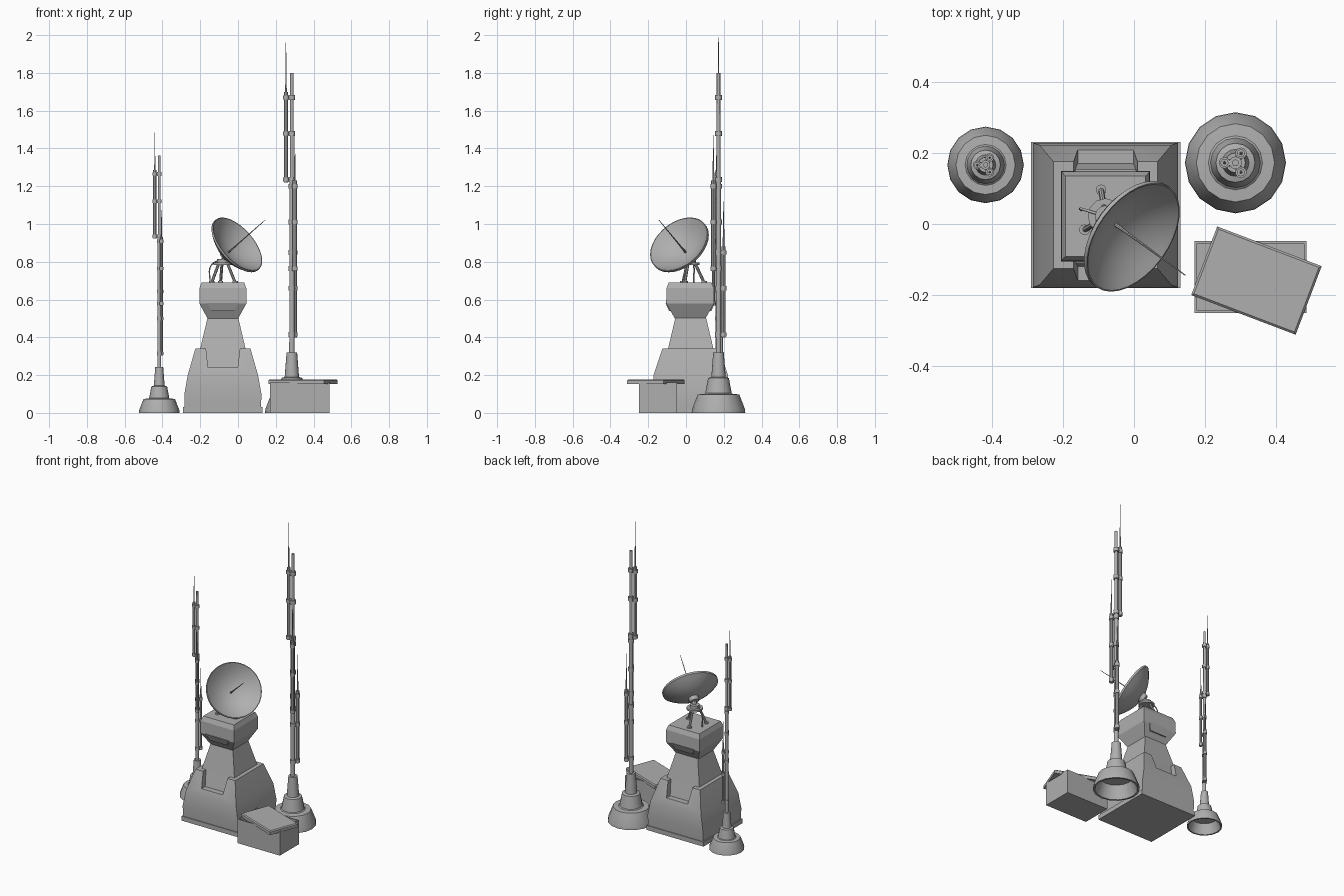
import bpy, bmesh, math
from math import sin, cos, pi, radians
from mathutils import Vector, Matrix

if "Cube" in bpy.data.objects:
    bpy.data.objects.remove(bpy.data.objects["Cube"])

grey = bpy.data.materials.new("dark_grey")
grey.diffuse_color = (.43, .43, .43, 1)
grey.use_nodes = True
grey.node_tree.nodes["Principled BSDF"].inputs["Base Color"].default_value = grey.diffuse_color


def finish(name, bm, smooth=None):
    bmesh.ops.recalc_face_normals(bm, faces=bm.faces)
    me = bpy.data.meshes.new(name)
    bm.to_mesh(me)
    bm.free()
    me.materials.append(grey)
    if smooth:
        for p in me.polygons:
            p.use_smooth = True
        me.set_sharp_from_angle(angle=radians(smooth))
    ob = bpy.data.objects.new(name, me)
    bpy.context.collection.objects.link(ob)
    return ob


def loft(bm, rings, caps=True):
    """Bridge a list of equally long point loops."""
    vs = [[bm.verts.new(p) for p in r] for r in rings]
    n = len(vs[0])
    for a, b in zip(vs, vs[1:]):
        for i in range(n):
            j = (i + 1) % n
            bm.faces.new((a[i], a[j], b[j], b[i]))
    if caps:
        bm.faces.new(vs[0])
        bm.faces.new(vs[-1])


def stack(name, cx, cy, levels, smooth=None):
    """Rectangular tapered block from (z, half x, half y) levels."""
    bm = bmesh.new()
    loft(bm, [[(cx + sx * hx, cy + sy * hy, z)
               for sx, sy in ((-1, -1), (1, -1), (1, 1), (-1, 1))]
              for z, hx, hy in levels])
    return finish(name, bm, smooth)


def lathe(name, profile, sides, matrix, caps=True, smooth=30):
    bm = bmesh.new()
    loft(bm, [[matrix @ Vector((r * cos(2 * pi * i / sides), r * sin(2 * pi * i / sides), z))
               for i in range(sides)] for r, z in profile], caps)
    return finish(name, bm, smooth)


def rod(bm, a, b, r1, r2=None, sides=8):
    a, b = Vector(a), Vector(b)
    d = b - a
    m = Matrix.Translation((a + b) / 2) @ d.to_track_quat('Z', 'Y').to_matrix().to_4x4()
    bmesh.ops.create_cone(bm, cap_ends=True, segments=sides, radius1=r1,
                          radius2=r1 if r2 is None else r2, depth=d.length, matrix=m)


# ---- central pedestal ----
CX, CY = -0.08, 0.025
stack("base_plate", CX, CY, [(0, .21, .205), (.03, .21, .205)])
armour = stack("pedestal_skirt", CX, CY, [(.03, .202, .2), (.1, .204, .203),
                                          (.2, .186, .197), (.34, .146, .15)], 30)
cut = bmesh.new()
loft(cut, [[(CX - h, CY - .4, z), (CX + h, CY - .4, z), (CX + h, CY + .4, z), (CX - h, CY + .4, z)]
           for z, h in ((.24, .078), (.36, .092))])
cutter = finish("skirt_notch_cutter", cut)
cutter.hide_render = True
cutter.hide_viewport = True
mod = armour.modifiers.new("notch", 'BOOLEAN')
mod.object = cutter
mod.solver = 'EXACT'
stack("tower", CX, CY, [(.2, .155, .155), (.34, .12, .12), (.505, .081, .081)])
stack("tower_head", CX, CY - .003, [(.5, .081, .081), (.58, .125, .127), (.585, .125, .127),
                                    (.66, .124, .125), (.69, .113, .113)])
# chin plates on the front and back of the head
stack("head_chin", CX, CY - .003, [(.54, .062, .112), (.583, .085, .131)])

# ---- dish ----
vertex = Vector((-.051, -.002, .85))
axis = Vector((.66, -.48, .58)).normalized()
dish_m = Matrix.Translation(vertex) @ axis.to_track_quat('Z', 'Y').to_matrix().to_4x4()
R, D = .17, .074
inner = [(R * t / 8, D * (t / 8) ** 2) for t in range(8, 0, -1)]
outer = [(R * t / 8 + .004, D * (t / 8) ** 2 - .012) for t in range(1, 9)]
lathe("dish", [(.002, .0)] + inner[::-1] + [(R + .004, D)] + outer[::-1] + [(.002, -.013)],
      32, dish_m)
bm = bmesh.new()
rod(bm, vertex, vertex + axis * .06, .006, .004)
rod(bm, vertex + axis * .06, vertex + axis * .295, .004, .0015)
finish("dish_feed", bm, 40)

# dish support: hub discs, legs with feet, arm and cable
hub = Vector((CX, CY - .003, .795))
bm = bmesh.new()
rod(bm, hub - Vector((0, 0, .012)), hub, .05, sides=12)
rod(bm, hub, hub + Vector((0, 0, .02)), .03, sides=12)
finish("dish_hub", bm, 40)
bm = bmesh.new()
rod(bm, hub, vertex - axis * .008, .016)
rod(bm, vertex - axis * .035, vertex - axis * .008, .028, .034, 12)
finish("dish_arm", bm, 40)
bm = bmesh.new()
for a in (100, 215, 335):
    d = Vector((cos(radians(a)), sin(radians(a)), 0))
    foot = Vector((CX, CY, .69)) + d * .072
    rod(bm, foot, hub + d * .025, .008)
    rod(bm, foot - Vector((0, 0, .005)), foot + Vector((0, 0, .008)), .015, sides=10)
finish("dish_legs", bm, 40)
cu = bpy.data.curves.new("dish_cable", 'CURVE')
cu.dimensions = '3D'
cu.bevel_depth = .004
cu.bevel_resolution = 1
cu.resolution_u = 5
cu.materials.append(grey)
sp = cu.splines.new('BEZIER')
pts = [(-.148, .04, .685), (-.14, .04, .785), (-.075, .02, .81)]
sp.bezier_points.add(len(pts) - 1)
for bp, p in zip(sp.bezier_points, pts):
    bp.co = p
    bp.handle_left_type = bp.handle_right_type = 'AUTO'
bpy.context.collection.objects.link(bpy.data.objects.new("dish_cable", cu))


# ---- antenna masts ----
def mast(label, x, y, s, top):
    m = Matrix.Translation((x, y, 0)) @ Matrix.Scale(s, 4)
    # stepped foot, hollow underneath
    lathe(label + "_mast_foot",
          [(.005, .085), (.1, .085), (.13, 0), (.142, 0), (.14, .02), (.11, .098), (.076, .1),
           (.07, .105), (.055, .185), (.038, .19), (.028, .32), (.005, .32)], 16, m)
    bm = bmesh.new()
    rod(bm, (0, 0, .3), (0, 0, 1.23), .0145, .013, 10)
    rod(bm, (0, 0, 1.23), (0, 0, 1.8), .0105, .0095, 10)
    bm.transform(m)
    finish(label + "_mast_pole", bm, 40)
    # three staggered side aerials clamped around the pole
    for k, (ang, z0, tip) in enumerate(((180, 1.22, top), (-60, .75, 1.47), (60, .4, 1.12))):
        c = Vector((.031 * cos(radians(ang)), .031 * sin(radians(ang)), 0))
        up = lambda z: c + Vector((0, 0, z))
        bm = bmesh.new()
        rod(bm, up(z0), up(z0 + .48), .0115)
        rod(bm, up(z0 + .48), up(z0 + .62), .005, .003, 6)
        rod(bm, up(z0 + .62), up(tip), .002, .0012, 6)
        for h in (.015, .26, .45):
            z = z0 + h
            rod(bm, up(z - .011), up(z + .011), .016, sides=10)
            rod(bm, (0, 0, z - .013), (0, 0, z + .013), .018, sides=10)
            rod(bm, (0, 0, z), up(z), .01, sides=4)
        bm.transform(m)
        finish(f"{label}_mast_aerial_{k + 1}", bm, 40)


mast("large", .285, .172, 1.0, 2.0)
mast("small", -.417, .166, .757, 1.96)

# ---- crate with skewed lid ----
bx, by = .3275, -.149
bm = bmesh.new()
loft(bm, [[(bx + sx * hx, by + sy * hy, z)
           for sx, sy in ((-1, -1), (1, -1), (1, 1), (-1, 1))]
          for z, hx, hy in ((0, .157, .101), (.16, .157, .101), (.16, .15, .094), (.01, .15, .094))])
finish("crate", bm)
lid = stack("crate_lid", 0, 0, [(.152, .157, .103), (.172, .157, .103), (.178, .151, .097)])
lid.location = (.344, -.159, 0)
lid.rotation_euler.z = radians(-20.8)
